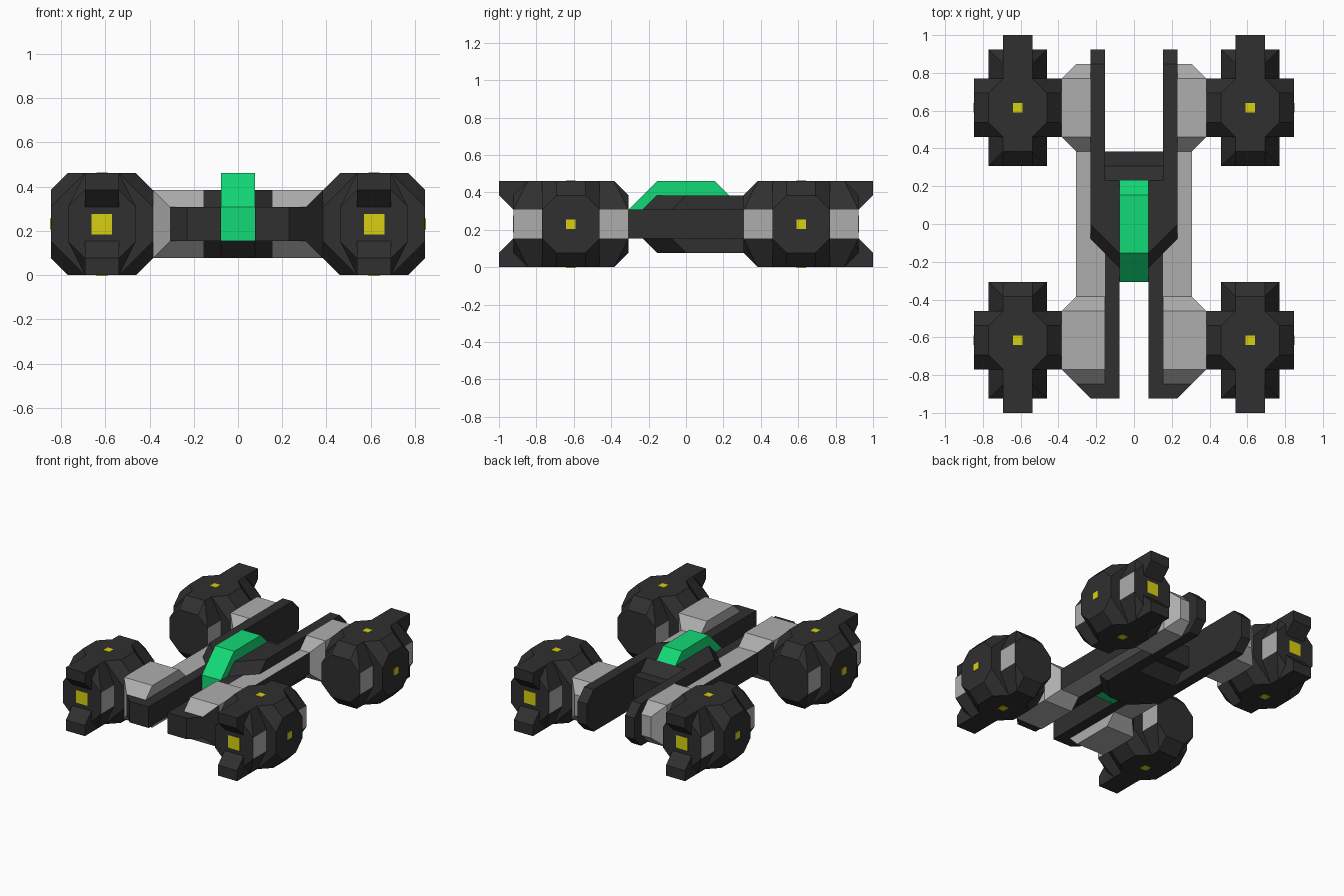
import bpy, bmesh
from itertools import product

if "Cube" in bpy.data.objects:
    bpy.data.objects.remove(bpy.data.objects["Cube"])


def material(name, rgb):
    m = bpy.data.materials.new(name)
    m.use_nodes = True
    m.diffuse_color = (*rgb, 1)
    m.node_tree.nodes["Principled BSDF"].inputs["Base Color"].default_value = (*rgb, 1)
    return m


DARK = material("charcoal", (0.029, 0.029, 0.029))
GREY = material("light_grey", (0.42, 0.42, 0.42))
GREEN = material("green", (0.006, 0.70, 0.18))
YELLOW = material("yellow", (0.68, 0.63, 0.006))
U = 1 / 13      # design module
MID = 3 * U     # height of the centre plane


def finish(name, bm, mats, rule=None, mirror=(1, 1), offset=(0, 0, 0)):
    """Turn a bmesh into an object, flipped in x / y and moved into place."""
    for v in bm.verts:
        v.co = [v.co.x * mirror[0] + offset[0], v.co.y * mirror[1] + offset[1], v.co.z + offset[2]]
    bmesh.ops.recalc_face_normals(bm, faces=bm.faces)
    bm.normal_update()
    for f in bm.faces:
        f.material_index = int(bool(rule and rule(f)))
    mesh = bpy.data.meshes.new(name)
    bm.to_mesh(mesh)
    bm.free()
    for m in mats:
        mesh.materials.append(m)
    ob = bpy.data.objects.new(name, mesh)
    bpy.context.collection.objects.link(ob)


def hull(points):
    bm = bmesh.new()
    for p in points:
        bm.verts.new([c * U for c in p])
    out = bmesh.ops.convex_hull(bm, input=bm.verts)
    junk = {e for e in out["geom_interior"] + out["geom_unused"] if isinstance(e, bmesh.types.BMVert)}
    bmesh.ops.delete(bm, geom=list(junk), context="VERTS")
    bmesh.ops.dissolve_limit(bm, angle_limit=0.02, verts=bm.verts, edges=bm.edges)
    return bm


def prism(profile, axis, lo, hi):
    """Extrude a 2D profile along one axis, in modules."""
    bm = bmesh.new()
    verts = []
    for a, b in profile:
        p = [a, b]
        p.insert(axis, lo)
        verts.append(bm.verts.new([c * U for c in p]))
    face = bm.faces.new(verts)
    out = bmesh.ops.extrude_face_region(bm, geom=[face])
    step = [0, 0, 0]
    step[axis] = (hi - lo) * U
    moved = [g for g in out["geom"] if isinstance(g, bmesh.types.BMVert)]
    bmesh.ops.translate(bm, verts=moved, vec=step)
    return bm


def box(lo, hi):
    return hull(product(*zip(lo, hi)))


def signs(points):
    return {(x * a, y * b, z * c) for x, y, z in points for a, b, c in product((1, -1), repeat=3)}


# Wheel pods at the four corners, built pointing to -y
for sx, sy in product((1, -1), repeat=2):
    tag = ("left" if sx > 0 else "right") + ("_front" if sy < 0 else "_back")
    place = dict(mirror=(sx, -sy), offset=(sx * 8 * U, sy * 8 * U, MID))

    # Hub with octagonal top and side faces
    hub = signs([(1, 2, 3), (2, 1, 3), (3, 2, 1), (3, 1, 2)])
    finish("pod_hub_" + tag, hull(hub), [DARK], **place)

    # Lengthwise core, with pale panels on its sides
    core = signs([(1, 4, 2), (2, 4, 1), (1, 3, 3), (2, 1, 1), (1, 1, 3)])
    finish("pod_core_" + tag, hull(core), [DARK, GREY], lambda f: abs(f.normal.x) > 0.9, **place)

    # Upper and lower prongs
    for s, word in ((1, "upper"), (-1, "lower")):
        prong = [(-2, 3 * s), (-5, 3 * s), (-5, 2 * s), (-4, s), (-2, s)]
        finish(f"pod_{word}_prong_{tag}", prism(prong, 0, -1, 1), [DARK], **place)

    # Yellow lights on the end, outer side, top and bottom
    e, h, t = 0.6, 0.33, 0.04
    finish("end_light_" + tag, box((-e, -4 - t, -e), (e, -4 + t, e)), [YELLOW], **place)
    for s in (1, -1):
        finish("side_light_" + tag, box((3 * s - t, -h, -h), (3 * s + t, h, h)), [YELLOW], **place)
        finish("cap_light_" + tag, box((-h, -h, 3 * s - t), (h, h, 3 * s + t)), [YELLOW], **place)

    # Bevelled grey mount between pod and rails
    inner = 2 if sy < 0 else 3
    mount = []
    for s in (1, -1):
        for y in (1, -1):
            mount += [(inner, 3 * y, s), (4, 3 * y, s), (5, 2 * y, s),
                      (inner, 2 * y, 2 * s), (4, 2 * y, 2 * s), (5, 2 * y, 2 * s)]
    finish("mount_" + tag, hull(mount), [GREY, DARK],
           lambda f: sy < 0 and f.normal.y < -0.5 and abs(f.normal.z) < 0.1,
           mirror=(sx, 1), offset=(0, sy * 8 * U, MID))

for sx, side in ((1, "left"), (-1, "right")):
    place = dict(mirror=(sx, 1), offset=(0, 0, MID))
    # Side beam, pale above and below
    finish("side_beam_" + side, box((2, -7, -1), (4, 7, 1)), [DARK, GREY],
           lambda f: abs(f.normal.z) > 0.5, **place)
    # Front rail with hooked nose
    nose = [(1, -12), (3, -12), (4, -11), (2, -11), (2, 0), (1, 0)]
    finish("front_rail_" + side, prism(nose, 2, -1, 1), [DARK], **place)
    # Tall back rail with bevelled end
    rail = [(0, 2), (11, 2), (12, 1), (12, -1), (11, -2), (0, -2)]
    finish("back_rail_" + side, prism(rail, 0, 2, 3), [DARK], **place)

# Central body, tapered to the front
body = []
for a, b in product((1, -1), repeat=2):
    body += [(3 * a, 0, 2 * b), (a, -2, 2 * b), (3 * a, -1, b), (a, -3, b),
             (3 * a, 3, 2 * b), (3 * a, 4, b)]
finish("body", hull(body), [DARK], offset=(0, 0, MID))
finish("body_back_step", box((-2, 3, -1), (2, 5, 1)), [DARK], offset=(0, 0, MID))

# Green canopy
canopy = [(-4, -1), (-4, 1), (-2, 3), (2, 3), (3, 2), (3, 1), (-2, 1), (-2, -1)]
finish("canopy", prism(canopy, 0, -1, 1), [GREEN], offset=(0, 0, MID))
